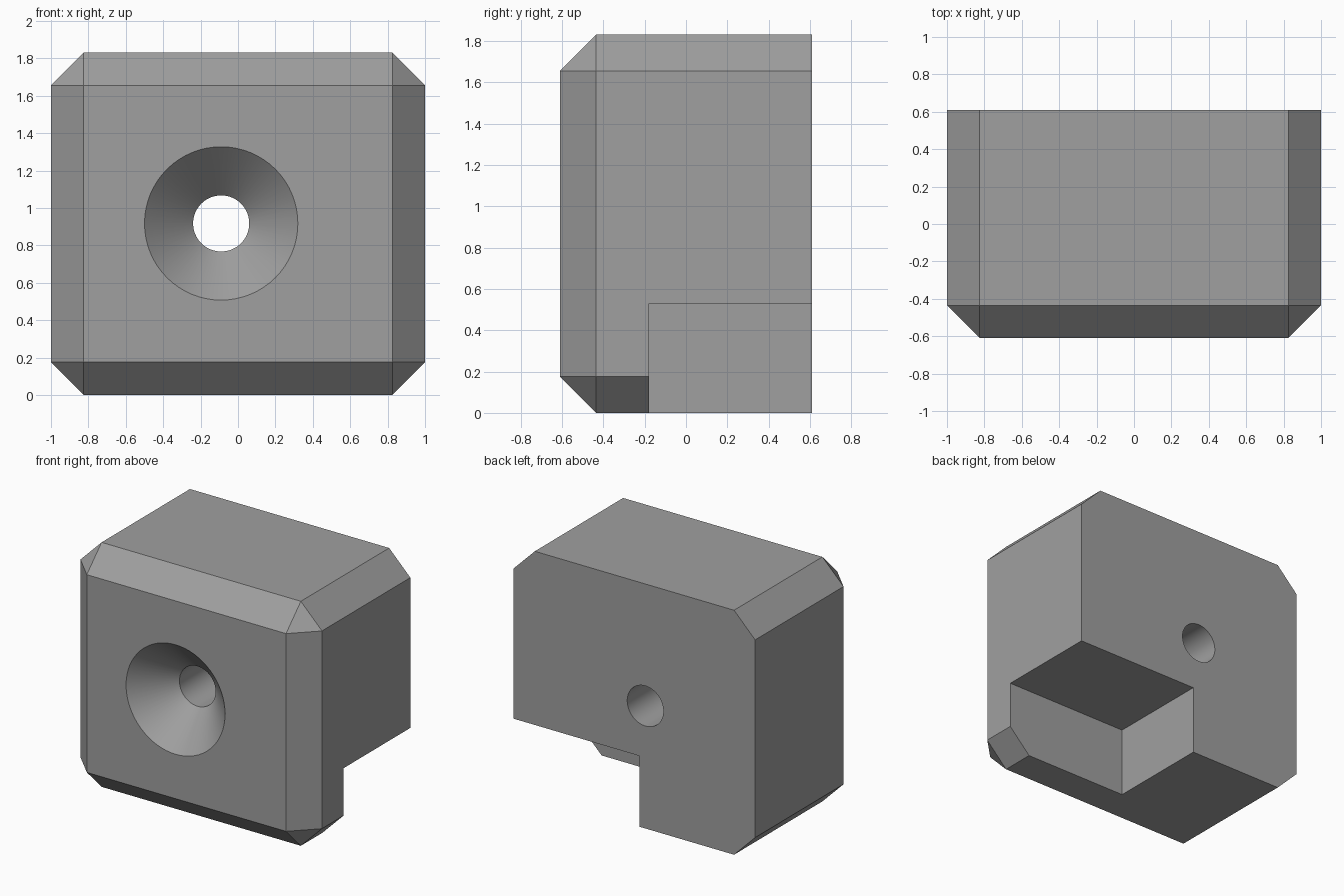
import bpy, bmesh, math
from mathutils import Vector

if "Cube" in bpy.data.objects:
    bpy.data.objects.remove(bpy.data.objects["Cube"])

Y, H, C = 0.61, 1.83, 0.175        # half depth, height, chamfer width
HOLE_X, HOLE_Z = -0.09, 0.917      # hole axis
R_OUT, R_IN = 0.41, 0.15           # countersink and bore radii

grey = bpy.data.materials.new("grey")
grey.diffuse_color = (0.35, 0.35, 0.35, 1)
grey.use_nodes = True
grey.node_tree.nodes["Principled BSDF"].inputs["Base Color"].default_value = grey.diffuse_color


def make_object(name, bm):
    bmesh.ops.recalc_face_normals(bm, faces=bm.faces)
    mesh = bpy.data.meshes.new(name)
    bm.to_mesh(mesh)
    bm.free()
    mesh.materials.append(grey)
    obj = bpy.data.objects.new(name, mesh)
    bpy.context.collection.objects.link(obj)
    return obj


# Block: hull of the corner points, chamfered everywhere but around the back
bm = bmesh.new()
for sx in (-1, 1):
    for top in (0, 1):
        z_out, z_in = (H, H - C) if top else (0, C)
        for p in ((sx * (1 - C), -Y, z_in), (sx * (1 - C), C - Y, z_out),
                  (sx, C - Y, z_in), (sx * (1 - C), Y, z_out), (sx, Y, z_in)):
            bm.verts.new(p)
bmesh.ops.convex_hull(bm, input=bm.verts)
bmesh.ops.dissolve_limit(bm, angle_limit=0.01, verts=bm.verts, edges=bm.edges)
block = make_object("chamfered_block", bm)

# Notch cutter at the lower back right
bm = bmesh.new()
lo, hi = Vector((-0.04, -0.18, -0.3)), Vector((1.3, 1.0, 0.53))
bmesh.ops.create_cube(bm, size=1)
for v in bm.verts:
    v.co = Vector([lo[i] if v.co[i] < 0 else hi[i] for i in range(3)])
notch = make_object("notch_cutter", bm)

# Countersunk hole cutter: rings along y joined into a closed solid
bm = bmesh.new()
N = 64
rings = []
for r, y in ((R_OUT + 0.1, -Y - 0.1), (R_IN, -Y + R_OUT - R_IN), (R_IN, Y + 0.2)):
    rings.append([bm.verts.new((HOLE_X + r * math.cos(2 * math.pi * i / N), y,
                                HOLE_Z + r * math.sin(2 * math.pi * i / N)))
                  for i in range(N)])
for a, b in zip(rings, rings[1:]):
    for i in range(N):
        j = (i + 1) % N
        bm.faces.new((a[i], a[j], b[j], b[i]))
bm.faces.new(rings[0])
bm.faces.new(rings[-1])
hole = make_object("hole_cutter", bm)

# Cut, then smooth the hole walls while keeping the edges crisp
bpy.context.view_layer.objects.active = block
block.select_set(True)
for cutter in (notch, hole):
    cutter.hide_render = True
    mod = block.modifiers.new(cutter.name, "BOOLEAN")
    mod.operation = "DIFFERENCE"
    mod.solver = "EXACT"
    mod.object = cutter
    bpy.ops.object.modifier_apply(modifier=mod.name)
    bpy.data.objects.remove(cutter)
bpy.ops.object.shade_smooth_by_angle(angle=math.radians(25))
